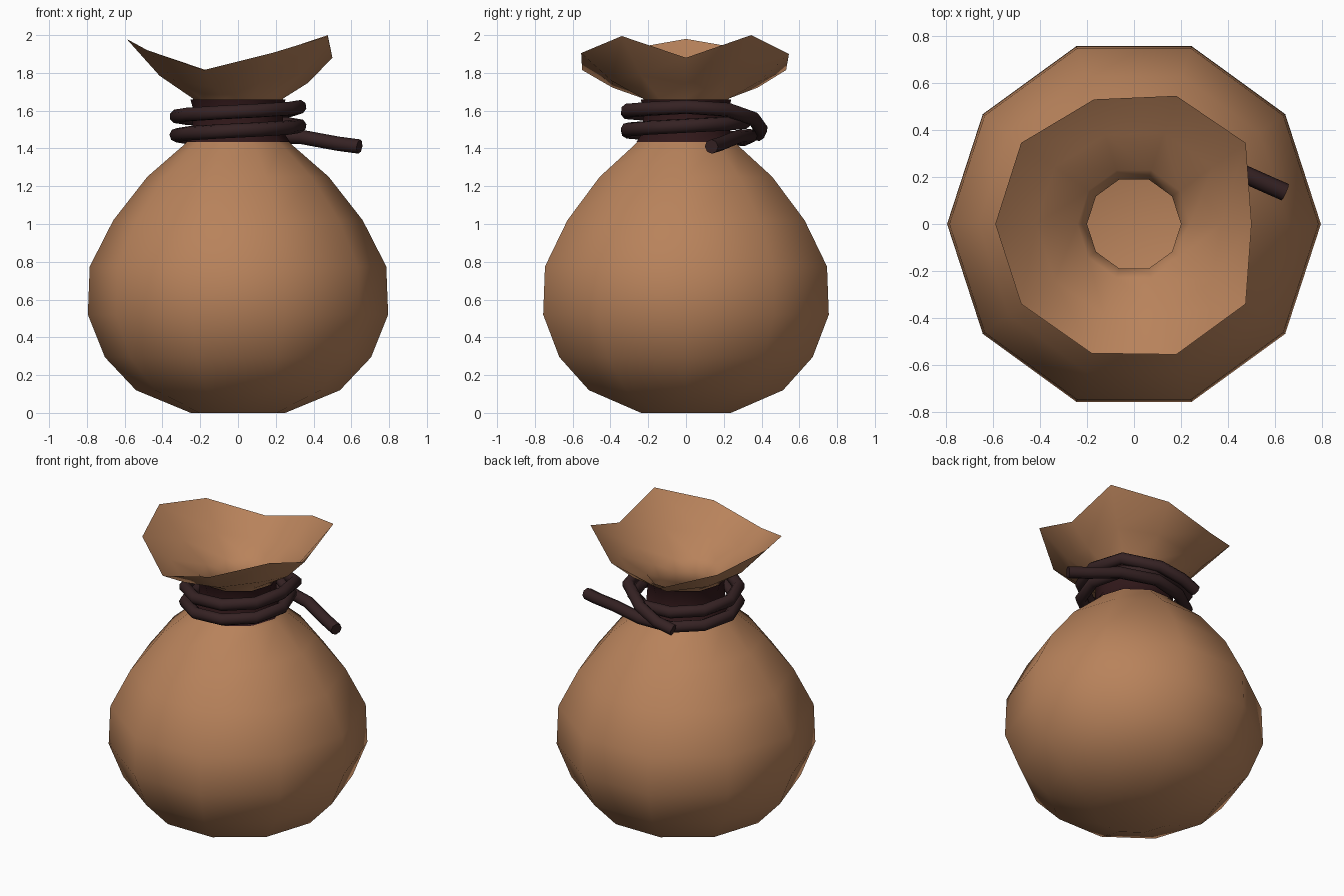
import bpy, bmesh
from math import sin, cos, pi, radians

if "Cube" in bpy.data.objects:
    bpy.data.objects.remove(bpy.data.objects["Cube"])

SIDES = 10


def material(name, rgb):
    m = bpy.data.materials.new(name)
    m.diffuse_color = (*rgb, 1)
    m.use_nodes = True
    m.node_tree.nodes["Principled BSDF"].inputs["Base Color"].default_value = m.diffuse_color
    return m


tan = material("tan cloth", (0.48, 0.225, 0.105))
dark = material("dark rope", (0.036, 0.016, 0.017))
wrap = material("dark red wrap", (0.030, 0.009, 0.010))


def ring(r, z):
    return [(r * cos(2 * pi * i / SIDES), r * sin(2 * pi * i / SIDES), z) for i in range(SIDES)]


def loft(name, rings, mat, cap=False):
    """Skin a stack of rings; optionally close the lowest one."""
    bm = bmesh.new()
    vs = [[bm.verts.new(p) for p in r] for r in rings]
    for a, b in zip(vs, vs[1:]):
        for i in range(SIDES):
            j = (i + 1) % SIDES
            bm.faces.new((a[i], a[j], b[j], b[i]))
    if cap:
        bm.faces.new(vs[0][::-1])
    me = bpy.data.meshes.new(name)
    bm.to_mesh(me)
    bm.free()
    me.materials.append(mat)
    me.shade_smooth()
    ob = bpy.data.objects.new(name, me)
    bpy.context.collection.objects.link(ob)
    return ob


# Bag: round body, pinched neck, flared uneven mouth
profile = [(0.25, 0), (0.54, 0.12), (0.705, 0.295), (0.795, 0.52), (0.785, 0.775),
           (0.66, 1.02), (0.48, 1.25), (0.285, 1.42), (0.20, 1.50), (0.20, 1.59), (0.24, 1.665)]
rim = [(0.50, 0, 1.88), (0.475, 0.345, 2.0), (0.18, 0.545, 1.90), (-0.17, 0.53, 1.815),
       (-0.48, 0.345, 1.92), (-0.59, 0, 1.98), (-0.48, -0.34, 1.92), (-0.18, -0.55, 1.815),
       (0.18, -0.555, 1.905), (0.475, -0.34, 1.995)]
neck = ring(*profile[-1])
flare = [tuple(n[k] + (0.50 if k < 2 else 0.38) * (p[k] - n[k]) for k in range(3))
         for n, p in zip(neck, rim)]
loft("bag", [ring(r, z) for r, z in profile] + [flare, rim], tan, cap=True)

# Dark wrap hugging the neck beneath the rope
loft("neck_wrap", [ring(0.275, 1.435), ring(0.245, 1.48), ring(0.235, 1.60), ring(0.252, 1.66)], wrap)

# Rope: loose tail, two rising coils, then an end that drops across the back
path = [(0.643, 0.135, 1.41), (0.53, 0.185, 1.425), (0.34, 0.27, 1.46), (0.10, 0.34, 1.465)]
for step in range(3, 21):
    a = radians(36 * step)
    path.append((0.325 * cos(a), 0.325 * sin(a), 1.42 + 0.10 * step / 10))
path += [(0.28, 0.22, 1.605), (0.09, 0.36, 1.555), (-0.06, 0.395, 1.505), (-0.17, 0.38, 1.475)]

cu = bpy.data.curves.new("rope", 'CURVE')
cu.dimensions = '3D'
cu.bevel_depth = 0.038
cu.bevel_resolution = 2
cu.use_fill_caps = True
sp = cu.splines.new('POLY')
sp.points.add(len(path) - 1)
for pt, p in zip(sp.points, path):
    pt.co = (*p, 1)
cu.materials.append(dark)
rope = bpy.data.objects.new("rope", cu)
bpy.context.collection.objects.link(rope)
bpy.ops.object.select_all(action='DESELECT')
rope.select_set(True)
bpy.context.view_layer.objects.active = rope
bpy.ops.object.convert(target='MESH')
bpy.ops.object.shade_smooth_by_angle(angle=radians(50))
